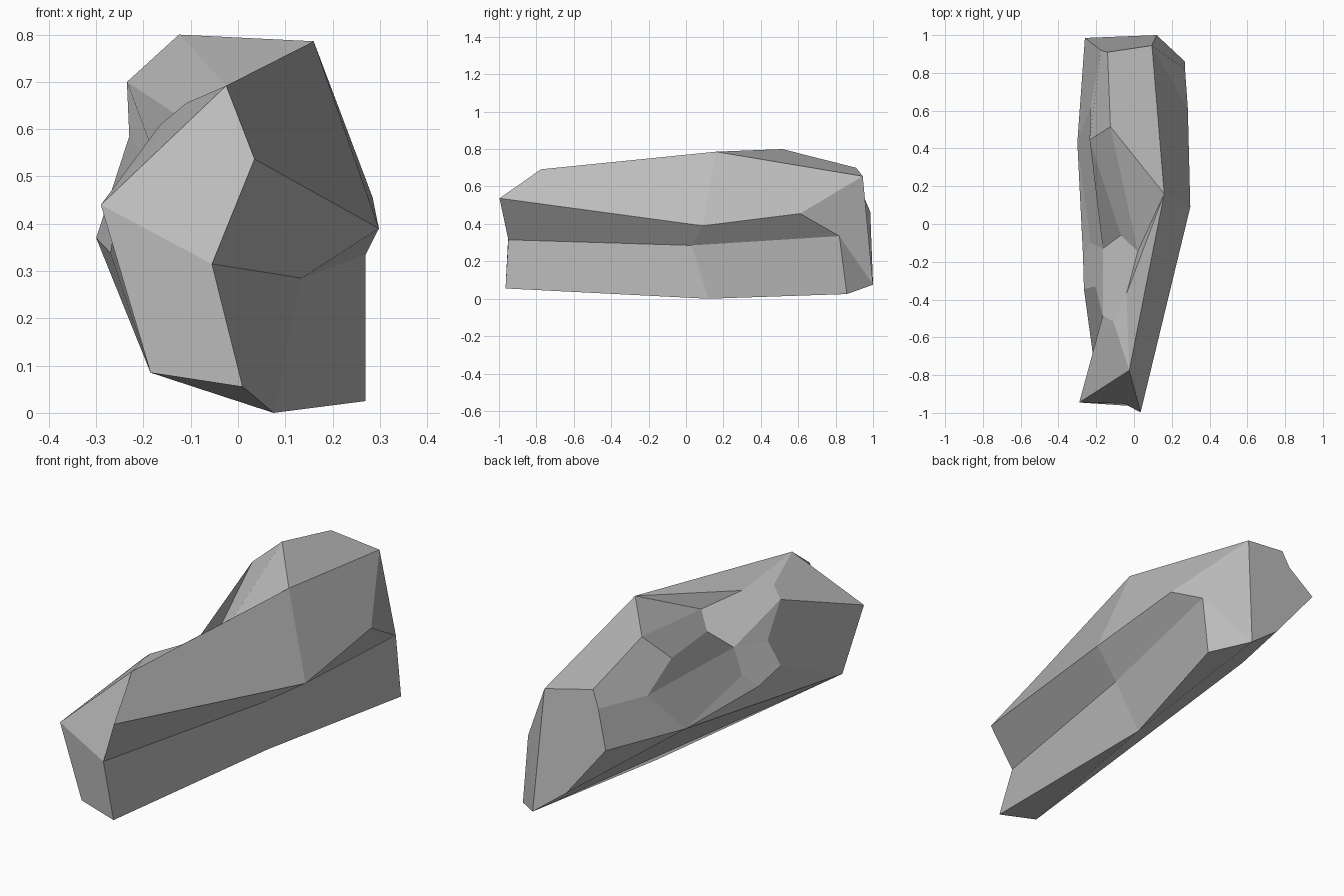
import bpy
import bmesh

cube = bpy.data.objects.get("Cube")
if cube:
    bpy.data.objects.remove(cube, do_unlink=True)

# Stone colour
stone = bpy.data.materials.new("stone_grey")
stone.use_nodes = True
grey = (0.5, 0.5, 0.5, 1)
stone.diffuse_color = grey
stone.node_tree.nodes["Principled BSDF"].inputs["Base Color"].default_value = grey

bm = bmesh.new()


def row(*points):
    """Add a row of corners, given in hundredths of a unit."""
    return [bm.verts.new([value / 100 for value in point]) for point in points]


def face(*corners):
    """Add one facet, skipping repeated corners."""
    unique = list(dict.fromkeys(corners))
    if len(unique) > 2:
        bm.faces.new(unique)


def strip(first, second):
    """Bridge two rows with one facet per segment."""
    for k in range(len(first) - 1):
        face(first[k], first[k + 1], second[k + 1], second[k])


# Long rows on the left flank, each running from front to back
crown = row((-2.5, -77.5, 69.2), (16, 16, 78.6), (9.5, 94.5, 65.5))
ridge = row((3.5, -99.7, 53.7), (29.8, 9, 39), (28.5, 61, 45.5))
undercut = row((-5.5, -95, 31.5), (13.5, 3, 28.5), (27, 82, 33.5))
keel = row((1, -96.5, 5.5), (7.5, 12, 0), (27, 86, 2.5))
front_foot, back_foot = row((-18.5, -93, 8.5), (12, 100, 7.5))
for upper, lower in ((crown, ridge), (ridge, undercut), (undercut, keel)):
    strip(upper, lower)
strip(keel, [front_foot, front_foot, back_foot])

crown_front, crown_mid, crown_back = crown

# Front end
front_tip, = row((-29, -94.5, 44))
face(crown_front, ridge[0], undercut[0], front_tip)
face(front_tip, undercut[0], keel[0], front_foot)

# Short rows stepping down the hump, each from its back to the hollow
hump_top = row((-12.5, 51.5, 80), (2, -14.5, 64.3))
hump_shoulder = row((-23.5, 44.5, 70), (-7, -6, 59.2))
hump_waist = row((-23, 62, 58.5), (-16.5, -13, 51.3))
hump_base = row((-30, 43, 37), (-23, -10, 40.7))
steps = [hump_top, hump_shoulder, hump_waist, hump_base]
for upper, lower in zip(steps, steps[1:]):
    strip(upper, lower)

# Back end
peak, chip, corner, heel = row(
    (-14, 91, 70), (-17.5, 92, 62), (-26, 98.5, 46.5), (-4.5, 98, 20))
face(crown_mid, crown_back, peak, hump_top[0])
face(peak, hump_top[0], hump_shoulder[0], hump_waist[0], chip)
face(chip, hump_waist[0], hump_base[0], corner)
face(crown_back, peak, chip, corner, heel, back_foot)
face(crown_back, ridge[2], undercut[2], back_foot)
face(undercut[2], keel[2], back_foot)

# Hollow in the right flank
rim_mid, rim_front, rim_side = row(
    (-4, -37, 66.3), (-11, -51.5, 65.5), (-16.5, -48.5, 60.9))
floor_top, floor_front, floor_back = row(
    (-20.5, -33, 48.1), (-26.5, -34.5, 37), (-27, -17, 33.8))
waist_end, base_end = hump_waist[1], hump_base[1]
face(hump_shoulder[1], hump_top[1], rim_mid, rim_front, rim_side, waist_end)
face(waist_end, rim_side, floor_top)
face(waist_end, floor_top, floor_front, floor_back, base_end)

# Sloping top between the crown and the hollow
face(crown_mid, hump_top[0], hump_top[1])
face(crown_mid, hump_top[1], rim_mid)
face(crown_mid, rim_mid, crown_front)
face(rim_mid, rim_front, crown_front)
face(rim_front, rim_side, front_tip)
face(rim_front, front_tip, crown_front)

# Right flank and its underside
face(front_tip, rim_side, floor_top, floor_front, front_foot)
face(floor_front, floor_back, front_foot)
face(corner, hump_base[0], heel)
face(hump_base[0], base_end, floor_back)
face(hump_base[0], floor_back, front_foot)
face(hump_base[0], front_foot, back_foot, heel)

bmesh.ops.recalc_face_normals(bm, faces=bm.faces)
mesh = bpy.data.meshes.new("rock")
bm.to_mesh(mesh)
bm.free()
mesh.materials.append(stone)
rock = bpy.data.objects.new("rock", mesh)
bpy.context.collection.objects.link(rock)
